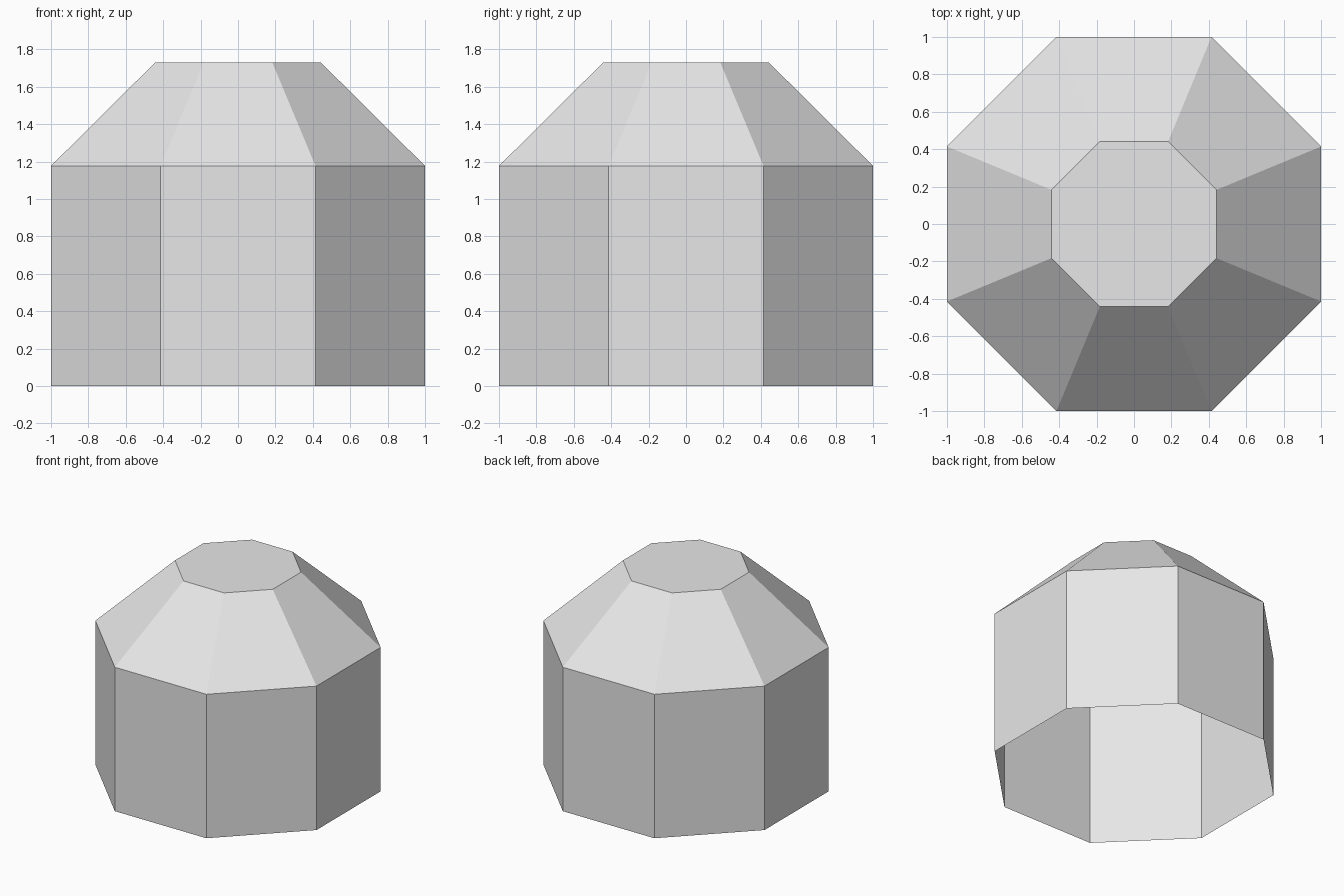
import bpy, bmesh, math

if "Cube" in bpy.data.objects:
    bpy.data.objects.remove(bpy.data.objects["Cube"])

SIDES = 8
# Profile as (flat-to-centre distance, height): base, eaves, roof top
PROFILE = [(1.0, 0.0), (1.0, 1.177), (0.442, 1.731)]

grey = bpy.data.materials.new("light_grey")
grey.diffuse_color = (0.8, 0.8, 0.8, 1.0)
grey.use_nodes = True
grey.node_tree.nodes["Principled BSDF"].inputs["Base Color"].default_value = grey.diffuse_color


def ring(bm, apothem, z):
    """Octagon of vertices with flat sides facing the axes."""
    r = apothem / math.cos(math.pi / SIDES)
    angles = [(i + 0.5) * math.tau / SIDES for i in range(SIDES)]
    return [bm.verts.new((r * math.cos(a), r * math.sin(a), z)) for a in angles]


bm = bmesh.new()
rings = [ring(bm, a, z) for a, z in PROFILE]

# Upright walls and sloping roof; the underside stays open
for low, high in zip(rings, rings[1:]):
    for i in range(SIDES):
        j = (i + 1) % SIDES
        bm.faces.new((low[i], low[j], high[j], high[i]))

# Flat cap
bm.faces.new(rings[-1])

mesh = bpy.data.meshes.new("octagonal_dome")
bm.to_mesh(mesh)
bm.free()
mesh.materials.append(grey)
dome = bpy.data.objects.new("octagonal_dome", mesh)
bpy.context.collection.objects.link(dome)
